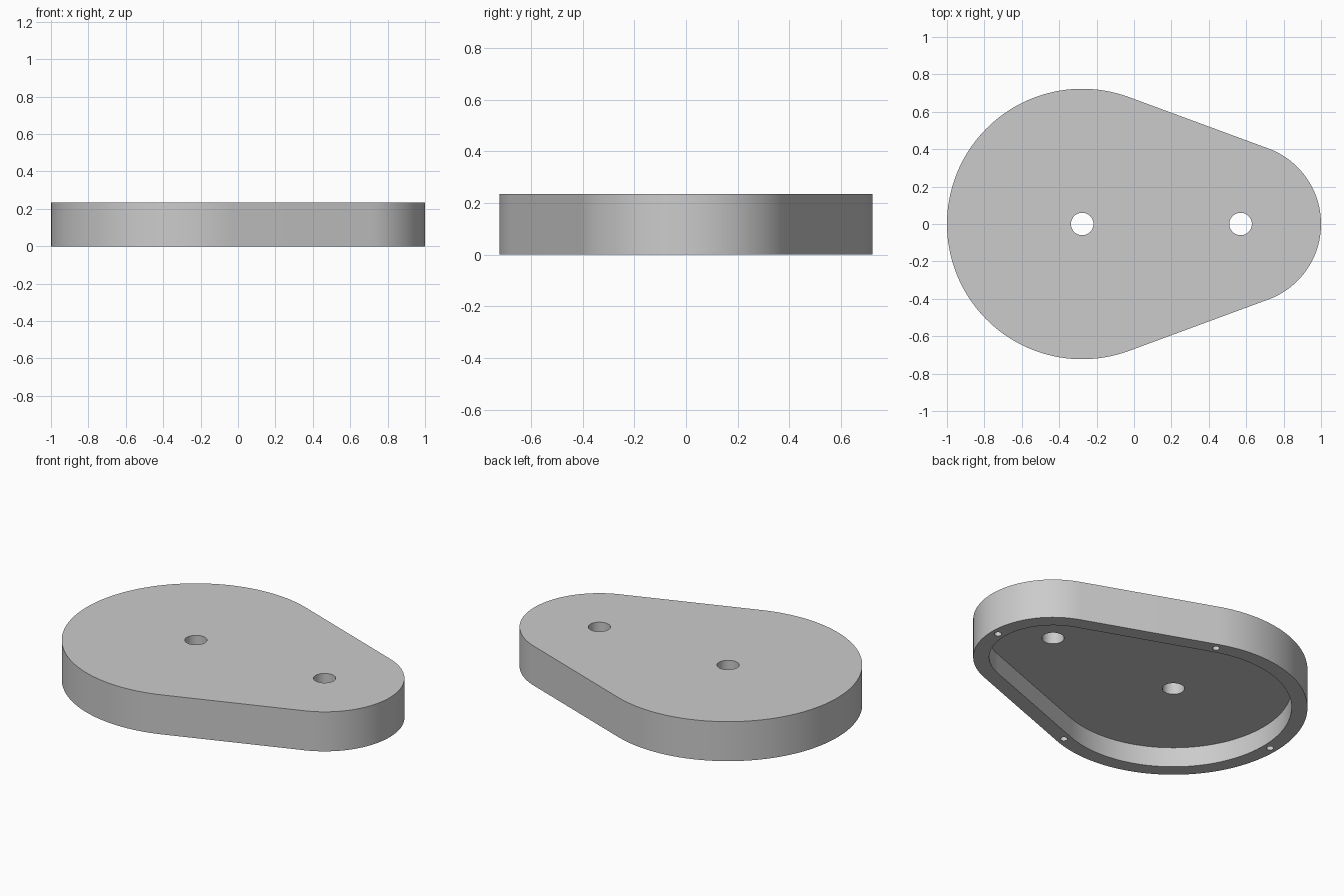
import bpy, bmesh, math

cube = bpy.data.objects.get("Cube")
if cube:
    bpy.data.objects.remove(cube, do_unlink=True)

# Main dimensions
BIG_X, BIG_R = -0.277, 0.723
SMALL_X, SMALL_R = 0.57, 0.43
HEIGHT, DEPTH, WALL = 0.235, 0.118, 0.086
TANGENT = math.acos((BIG_R - SMALL_R) / (SMALL_X - BIG_X))

grey = bpy.data.materials.new("light_grey")
grey.use_nodes = True
grey.diffuse_color = (0.6, 0.6, 0.6, 1)
grey.node_tree.nodes["Principled BSDF"].inputs["Base Color"].default_value = (0.6, 0.6, 0.6, 1)


def arc(x, y, r, start, end, steps):
    angles = [start + (end - start) * i / steps for i in range(steps + 1)]
    return [(x + r * math.cos(a), y + r * math.sin(a)) for a in angles]


def circle(x, y, r, steps=48):
    return arc(x, y, r, 0, math.tau, steps)[:-1]


def teardrop(inset):
    # Two arcs joined by their common tangents
    return (arc(SMALL_X, 0, SMALL_R - inset, -TANGENT, TANGENT, 48)
            + arc(BIG_X, 0, BIG_R - inset, TANGENT, math.tau - TANGENT, 80))


def prism(name, outline, z0, z1):
    bm = bmesh.new()
    face = bm.faces.new([bm.verts.new((x, y, z0)) for x, y in outline])
    top = bmesh.ops.extrude_face_region(bm, geom=[face])["geom"]
    verts = [v for v in top if isinstance(v, bmesh.types.BMVert)]
    bmesh.ops.translate(bm, verts=verts, vec=(0, 0, z1 - z0))
    bmesh.ops.recalc_face_normals(bm, faces=bm.faces)
    mesh = bpy.data.meshes.new(name)
    bm.to_mesh(mesh)
    bm.free()
    mesh.materials.append(grey)
    obj = bpy.data.objects.new(name, mesh)
    bpy.context.collection.objects.link(obj)
    return obj


# Solid cover body
cover = prism("cover", teardrop(0), 0, HEIGHT)

# Hollow underside and the two shaft holes
cutters = [prism("cavity_cutter", teardrop(WALL), -0.1, DEPTH)]
for x in (BIG_X, SMALL_X):
    cutters.append(prism("shaft_hole_cutter", circle(x, 0, 0.06), -0.2, HEIGHT + 0.1))

# Blind screw holes centred in the rim
mid = BIG_R - WALL / 2
side_x, side_y = BIG_X + mid * math.cos(TANGENT), mid * math.sin(TANGENT)
screws = [(BIG_X - mid, 0), (SMALL_X + SMALL_R - WALL / 2, 0),
          (side_x, side_y), (side_x, -side_y)]
for x, y in screws:
    cutters.append(prism("screw_hole_cutter", circle(x, y, 0.02, 24), -0.1, DEPTH))

# Cut each one out of the body
bpy.ops.object.select_all(action="DESELECT")
cover.select_set(True)
bpy.context.view_layer.objects.active = cover
for cutter in cutters:
    cutter.hide_render = True
    cut = cover.modifiers.new("cut", "BOOLEAN")
    cut.operation = "DIFFERENCE"
    cut.solver = "EXACT"
    cut.object = cutter
    bpy.ops.object.modifier_apply(modifier=cut.name)
    bpy.data.objects.remove(cutter, do_unlink=True)

bpy.ops.object.shade_smooth_by_angle(angle=math.radians(30))
